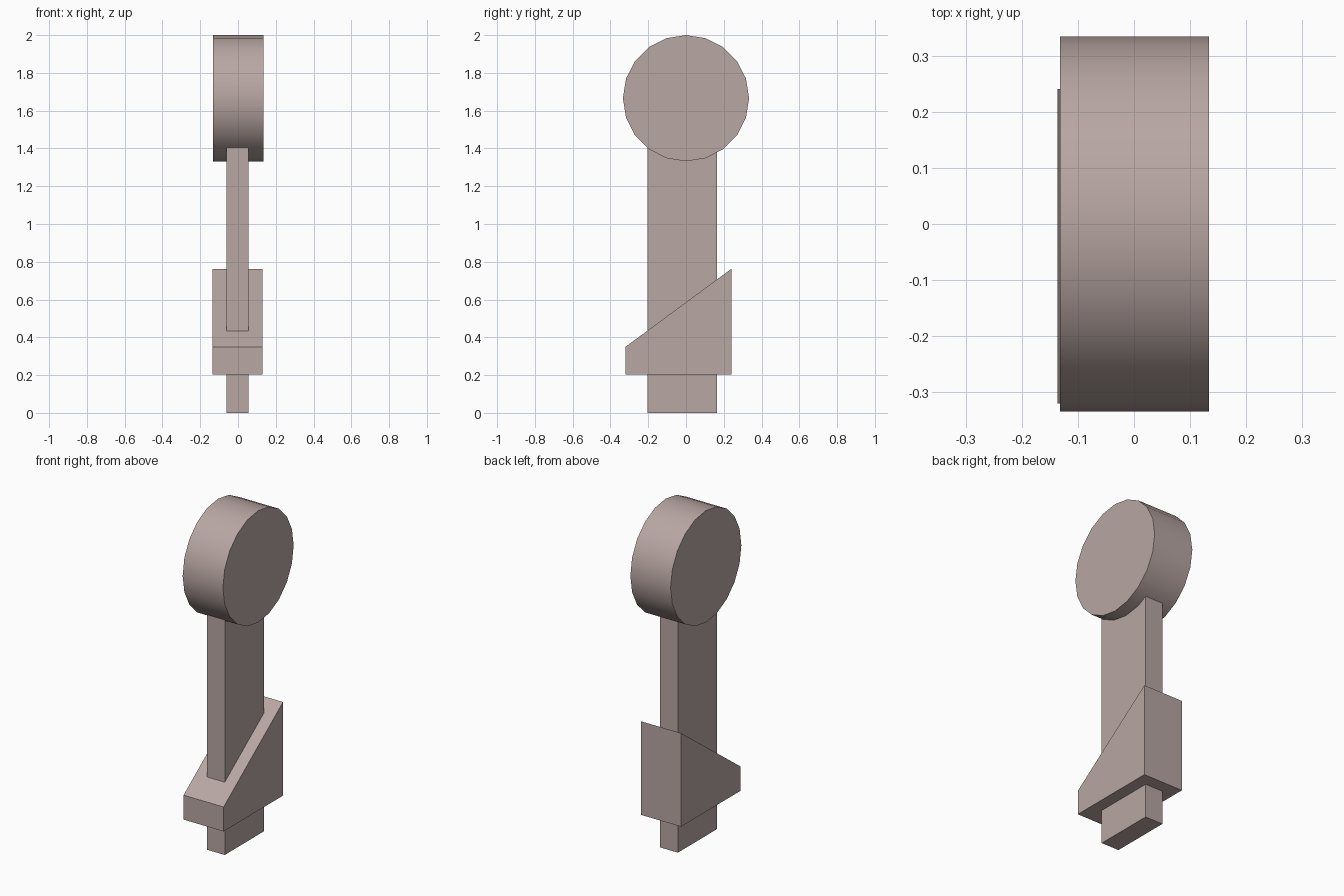
import bpy, bmesh, math

if "Cube" in bpy.data.objects:
    bpy.data.objects.remove(bpy.data.objects["Cube"])

mat = bpy.data.materials.new("warm grey")
mat.diffuse_color = (0.48, 0.385, 0.365, 1)
mat.use_nodes = True
mat.node_tree.nodes["Principled BSDF"].inputs["Base Color"].default_value = mat.diffuse_color


def extrude_x(name, profile, x0, x1):
    """Solid made by extruding a (y, z) profile from x0 to x1."""
    bm = bmesh.new()
    face = bm.faces.new([bm.verts.new((x0, y, z)) for y, z in profile])
    ext = bmesh.ops.extrude_face_region(bm, geom=[face], use_keep_orig=True)
    moved = [v for v in ext["geom"] if isinstance(v, bmesh.types.BMVert)]
    bmesh.ops.translate(bm, verts=moved, vec=(x1 - x0, 0, 0))
    bmesh.ops.recalc_face_normals(bm, faces=bm.faces)
    mesh = bpy.data.meshes.new(name)
    bm.to_mesh(mesh)
    bm.free()
    mesh.materials.append(mat)
    obj = bpy.data.objects.new(name, mesh)
    bpy.context.collection.objects.link(obj)
    return obj


# Upright flat bar, its top end buried in the disc
extrude_x("shaft", [(-0.205, 0), (0.165, 0), (0.165, 1.5), (-0.205, 1.5)], -0.062, 0.056)

# Sloped block around the lower shaft
extrude_x("wedge", [(-0.32, 0.204), (0.241, 0.204), (0.241, 0.763), (-0.32, 0.35)], -0.136, 0.129)

# 20-sided disc head with a smooth rim and sharp caps
R = 0.334
circle = [(R * math.cos(math.tau * i / 20), 2 - R + R * math.sin(math.tau * i / 20)) for i in range(20)]
disc = extrude_x("disc_head", circle, -0.132, 0.134)
bpy.context.view_layer.objects.active = disc
disc.select_set(True)
bpy.ops.object.shade_smooth_by_angle(angle=math.radians(30))
